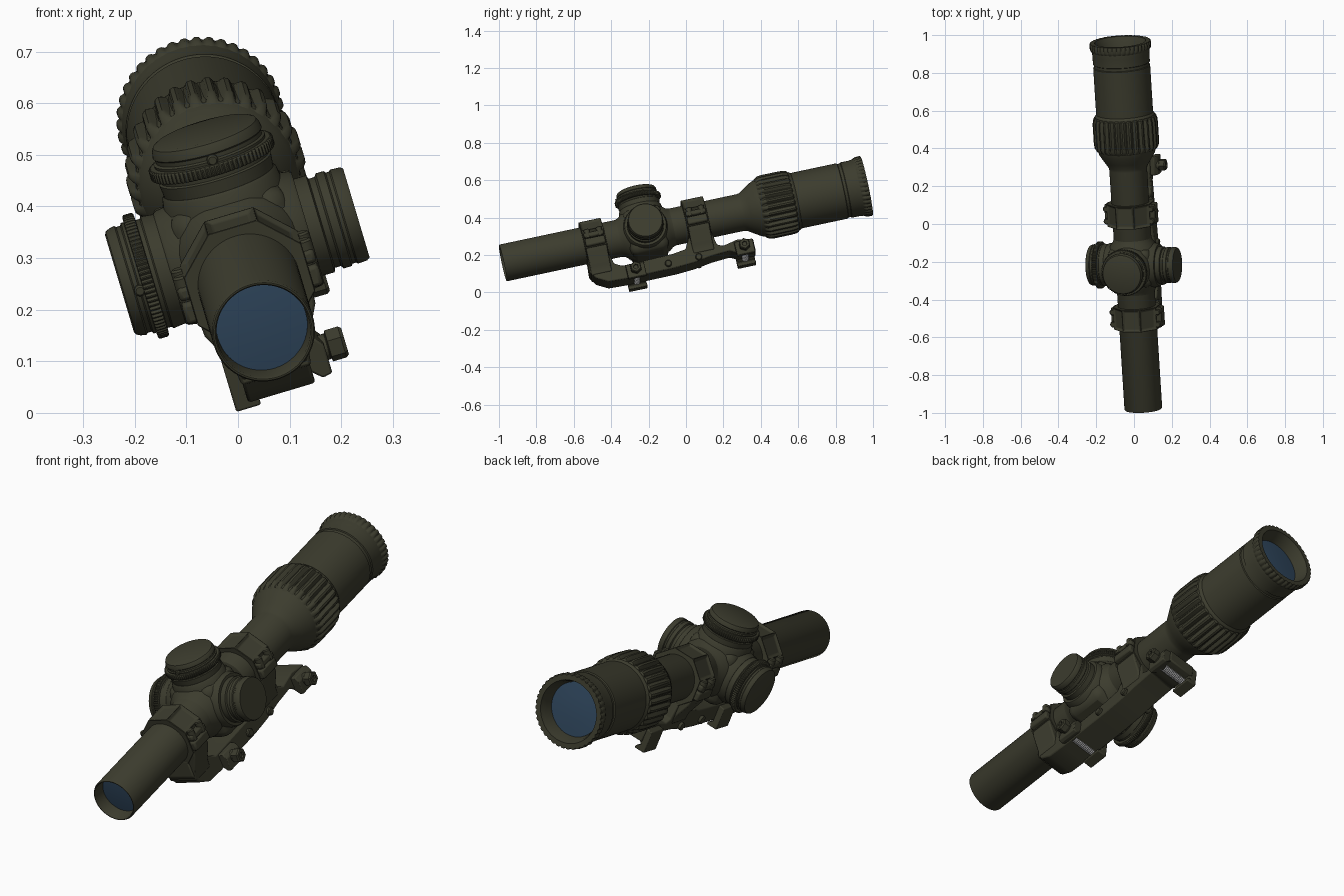
import bpy, bmesh, math
from mathutils import Matrix, Vector

if "Cube" in bpy.data.objects:
    bpy.data.objects.remove(bpy.data.objects["Cube"])

# Whole scope is modelled along local Y, then tilted and rolled into place
M = (Matrix.Translation((-0.012, -0.007, 0.364))
     @ Matrix.Rotation(math.radians(-16.6), 4, 'Y')
     @ Matrix.Rotation(math.radians(12.5), 4, 'X'))


def material(name, rgb):
    m = bpy.data.materials.new(name)
    m.diffuse_color = (*rgb, 1)
    m.use_nodes = True
    m.node_tree.nodes["Principled BSDF"].inputs["Base Color"].default_value = m.diffuse_color
    return m


OLIVE = material("dark_olive", (0.045, 0.045, 0.027))
GLASS = material("blue_glass", (0.03, 0.065, 0.115))
STEEL = material("bare_steel", (0.42, 0.42, 0.42))


def finish(name, bm, mat=OLIVE, bevel=0):
    bmesh.ops.remove_doubles(bm, verts=bm.verts, dist=1e-5)
    bmesh.ops.recalc_face_normals(bm, faces=bm.faces)
    me = bpy.data.meshes.new(name)
    bm.to_mesh(me)
    bm.free()
    me.materials.append(mat)
    ob = bpy.data.objects.new(name, me)
    bpy.context.collection.objects.link(ob)
    ob.matrix_world = M
    if bevel:
        b = ob.modifiers.new("bevel", 'BEVEL')
        b.width, b.segments, b.limit_method = bevel, 2, 'ANGLE'
    return ob


def lathe(name, prof, axis=(0, 1, 0), centre=(0, 0, 0), seg=64, mat=OLIVE, flutes=0):
    """Revolve (position, radius[, flute depth]) rows around an axis."""
    bm = bmesh.new()
    q = Vector((0, 0, 1)).rotation_difference(Vector(axis))
    if flutes:
        seg = flutes * 8
    rows = []
    for t, r, *d in prof:
        row = []
        for i in range(seg):
            a = 2 * math.pi * i / seg
            cut = d[0] * max(0, math.cos(a * flutes) + 0.35) / 1.35 if d else 0
            p = Vector(((r - cut) * math.cos(a), (r - cut) * math.sin(a), t))
            row.append(bm.verts.new(q @ p + Vector(centre)))
        rows.append(row)
    for a, b in zip(rows, rows[1:]):
        for i in range(seg):
            j = (i + 1) % seg
            bm.faces.new((a[i], a[j], b[j], b[i]))
    return finish(name, bm, mat)


def rod(name, axis, centre, a, b, r, seg=20, mat=OLIVE):
    c = min(0.004, r * 0.3)
    return lathe(name, [(a, 0), (a, r), (b - c, r), (b, r - c), (b, 0)], axis, centre, seg, mat)


def prism(name, pts, place, lo, hi, bevel=0.006):
    """Extrude a 2D outline; place(u, v, w) maps it to local space."""
    bm = bmesh.new()
    a = [bm.verts.new(place(u, v, lo)) for u, v in pts]
    b = [bm.verts.new(place(u, v, hi)) for u, v in pts]
    bm.faces.new(a)
    bm.faces.new(b[::-1])
    n = len(pts)
    for i in range(n):
        bm.faces.new((a[i], a[(i + 1) % n], b[(i + 1) % n], b[i]))
    return finish(name, bm, OLIVE, bevel)


def box(name, x0, x1, y0, y1, z0, z1, bevel=0.006):
    return prism(name, [(x0, y0), (x1, y0), (x1, y1), (x0, y1)],
                 lambda u, v, w: (u, v, w), z0, z1, bevel)


# Main tube with hollow ends, flared bell and eyepiece
lathe("main_tube", [
    (-.93, 0), (-.93, .089), (-.99, .091), (-.996, .094), (-.996, .097), (-.99, .1),
    (.305, .1), (.32, .103), (.35, .122), (.39, .147), (.42, .158), (.43, .16),
    (.60, .158), (.61, .151), (.862, .151), (.865, .146), (.88, .146), (.883, .151),
    (.93, .151), (.955, .155), (.99, .152), (.99, .135), (.975, .128), (.93, .118), (.93, 0)], seg=96)
lathe("front_lens", [(-.937, .0888), (-.941, .05), (-.942, 0)], mat=GLASS)
lathe("rear_lens", [(.936, .1178), (.941, .06), (.943, 0)], mat=GLASS)

# Fluted zoom ring and scalloped eyepiece rim
lathe("zoom_ring", [(.405, .150), (.415, .161, .004), (.43, .170, .014), (.45, .173, .015),
                    (.55, .173, .015), (.575, .171, .014), (.59, .166, .008), (.60, .152)], flutes=30)
lathe("eyepiece_rim", [(.945, .15), (.955, .158, .002), (.965, .163, .006), (.99, .163, .006),
                       (.996, .161, .005), (.996, .136), (.98, .13)], flutes=40)

# Turret saddle: barrel body, rounded core, flat underside and bosses
T = -.215
lathe("saddle_barrel", [(-.365, .099), (-.345, .106), (-.325, .122), (-.30, .130),
                        (-.13, .130), (-.105, .122), (-.085, .106), (-.065, .099)])
box("saddle_core", -.118, .118, T - .105, T + .105, -.135, .118, .035)
for side, axis in (("left", (-1, 0, 0)), ("right", (1, 0, 0)), ("top", (0, 0, 1))):
    lathe(side + "_boss", [(.05, .128), (.09, .126), (.11, .119), (.135, .115), (.14, .111), (.14, 0)],
          axis, (0, T, 0))

# Capped turrets on the left and top with knurled rings and index dots
for side, axis, up in (("left", (-1, 0, 0), (0, 0, 1)), ("top", (0, 0, 1), (1, 0, 0))):
    c = (0, T, 0)
    lathe(side + "_turret", [(.13, .109), (.165, .113), (.168, .109), (.178, .109), (.205, .112),
                             (.208, .107), (.216, .107), (.219, .11), (.23, .108),
                             (.238, .104), (.241, .098), (.241, 0)], axis, c)
    lathe(side + "_knurled_ring", [(.176, .108), (.177, .122, .003), (.18, .125, .004),
                                   (.196, .125, .004), (.199, .122, .003), (.2, .108)],
          axis, c, flutes=80)
    rod(side + "_index_dot", (0, -1, 0), Vector(c) + Vector(axis) * .207, .09, .118, .011)

# Plain capped turret on the right
lathe("right_turret", [(.13, .098), (.165, .098), (.168, .09), (.18, .09), (.184, .096), (.2, .096),
                       (.203, .092), (.21, .092), (.213, .095), (.232, .094), (.238, .09), (.238, 0)],
      (1, 0, 0), (0, T, 0))

# Mount rings: pocketed octagon bands with side lugs and screws
for name, y0, y1 in (("front", -.555, -.435), ("rear", .003, .125)):
    bm = bmesh.new()
    rings = [[bm.verts.new((.13 * math.sin(a), y, .13 * math.cos(a)))
              for a in [math.radians(22.5 + 45 * i) for i in range(8)]] for y in (y0, y1)]
    flats = [bm.faces.new((rings[0][i], rings[0][(i + 1) % 8], rings[1][(i + 1) % 8], rings[1][i]))
             for i in range(8)]
    bm.faces.new(rings[0])
    bm.faces.new(rings[1])
    bmesh.ops.recalc_face_normals(bm, faces=bm.faces)
    bmesh.ops.inset_individual(bm, faces=flats, thickness=.018, depth=-.01)
    finish(name + "_mount_ring", bm, OLIVE, .003)
    mid = (y0 + y1) / 2
    for s in (-1, 1):
        x0, x1 = sorted((s * .1, s * .138))
        box(name + "_ring_lug", x0, x1, y0 + .006, y1 - .006, -.045, -.002, .008)
        box(name + "_ring_cap_lug", x0, x1, y0 + .006, y1 - .006, .002, .03, .008)
        for dy in (-.033, .033):
            rod(name + "_ring_screw", (0, 0, 1), (s * .124, mid + dy, 0), .0, .05, .016, 12)
    # Tapered cradle joining ring to base
    prism(name + "_cradle", [(-.115, -.03), (.115, -.03), (.112, -.075), (.075, -.15),
                             (.07, -.19), (-.07, -.19), (-.075, -.15), (-.112, -.075)],
          lambda u, v, w: (u, w, v), y0 + .004, y1 - .004)

# Base bar: side outline extruded across
prism("base_bar", [(-.555, -.09), (-.56, -.165), (-.53, -.21), (-.47, -.243), (-.38, -.247), (-.1, -.245),
                   (0, -.238), (.1, -.222), (.2, -.215), (.24, -.238), (.335, -.238), (.335, -.175),
                   (.25, -.162), (.17, -.18), (.14, -.165), (.125, -.09), (.003, -.09), (-.03, -.155),
                   (-.1, -.165), (-.38, -.172), (-.42, -.15), (-.435, -.09)],
      lambda u, v, w: (w, u, v), -.068, .068)
for y in (-.137, .03):
    rod("base_side_bolt", (1, 0, 0), (0, y, -.215), -.08, .082, .018)

# Rail clamps: hooked left jaw, right jaw, cross bolt and hex nut
for name, y in (("front", -.315), ("rear", .28)):
    prism(name + "_clamp_jaw", [(-.095, -.178), (-.05, -.172), (-.05, -.235), (-.068, -.25),
                                (-.045, -.267), (-.045, -.278), (-.095, -.278)],
          lambda u, v, w: (u, w, v), y - .05, y + .05, .004)
    prism(name + "_clamp_block", [(.05, -.18), (.09, -.18), (.105, -.2), (.105, -.258),
                                  (.085, -.262), (.062, -.24), (.05, -.235)],
          lambda u, v, w: (u, w, v), y - .05, y + .05, .004)
    lathe(name + "_cross_bolt", [(-.06 + i * .004, .02 - .003 * (i % 2)) for i in range(31)],
          (1, 0, 0), (0, y, -.236), 16, STEEL)
    rod(name + "_clamp_washer", (1, 0, 0), (0, y, -.215), .09, .114, .026)
    lathe(name + "_clamp_nut", [(.11, .02), (.113, .032), (.14, .032), (.146, .027), (.146, .014),
                                (.138, .012), (.138, 0)], (1, 0, 0), (0, y, -.215), 6)

# Smooth round surfaces while keeping hard edges
bpy.ops.object.select_all(action='SELECT')
bpy.context.view_layer.objects.active = bpy.data.objects["main_tube"]
bpy.ops.object.shade_smooth_by_angle(angle=math.radians(32))
